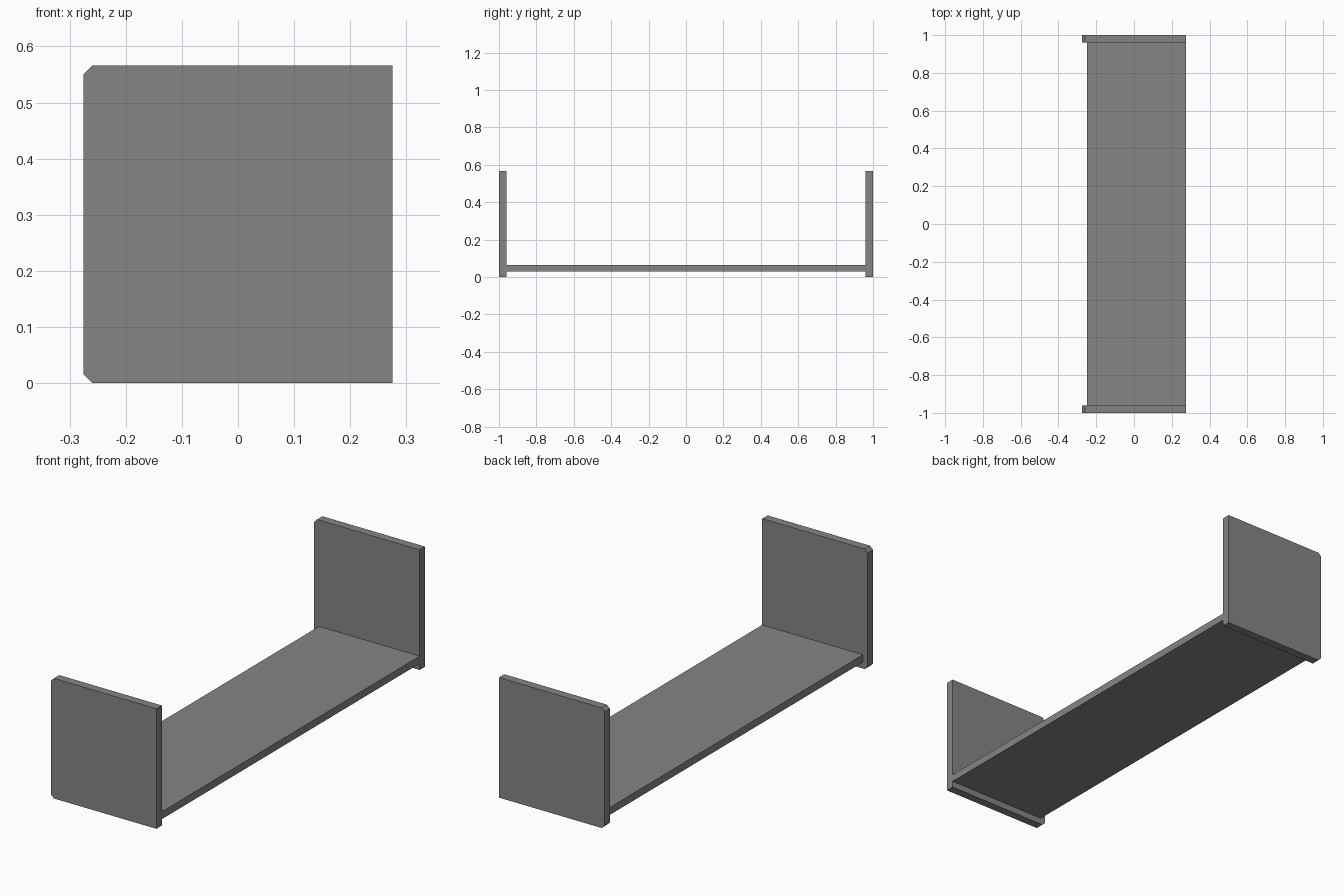
import bpy
import bmesh

cube = bpy.data.objects.get("Cube")
if cube:
    bpy.data.objects.remove(cube, do_unlink=True)

# Single grey finish
GREY = (0.235, 0.235, 0.235, 1.0)
grey = bpy.data.materials.new("grey")
grey.use_nodes = True
grey.diffuse_color = GREY
grey.node_tree.nodes["Principled BSDF"].inputs["Base Color"].default_value = GREY

HALF_WIDTH, HALF_LENGTH, HEIGHT = 0.275, 1.0, 0.566
THICK, CHAMFER = 0.04, 0.015


def extrude_profile(name, profile, y0, y1):
    """Flat-faced solid: an x-z profile extruded along y."""
    bm = bmesh.new()
    face = bm.faces.new([bm.verts.new((x, y0, z)) for x, z in profile])
    grown = bmesh.ops.extrude_face_region(bm, geom=[face])
    verts = [v for v in grown["geom"] if isinstance(v, bmesh.types.BMVert)]
    bmesh.ops.translate(bm, verts=verts, vec=(0, y1 - y0, 0))
    bmesh.ops.recalc_face_normals(bm, faces=bm.faces)
    mesh = bpy.data.meshes.new(name)
    bm.to_mesh(mesh)
    bm.free()
    mesh.materials.append(grey)
    obj = bpy.data.objects.new(name, mesh)
    bpy.context.collection.objects.link(obj)
    return obj


# End panels, with the two corners on the open edge cut off
w, h, c = HALF_WIDTH, HEIGHT, CHAMFER
panel = [(w, 0), (w, h), (c - w, h), (-w, h - c), (-w, c), (c - w, 0)]
inner = HALF_LENGTH - THICK
extrude_profile("front_end_panel", panel, -HALF_LENGTH, -inner)
extrude_profile("back_end_panel", panel, inner, HALF_LENGTH)

# Shelf board between the panels, set back from the open edge
board = [(-0.25, 0.03), (w, 0.03), (w, 0.065), (-0.25, 0.065)]
extrude_profile("shelf_board", board, -inner, inner)
